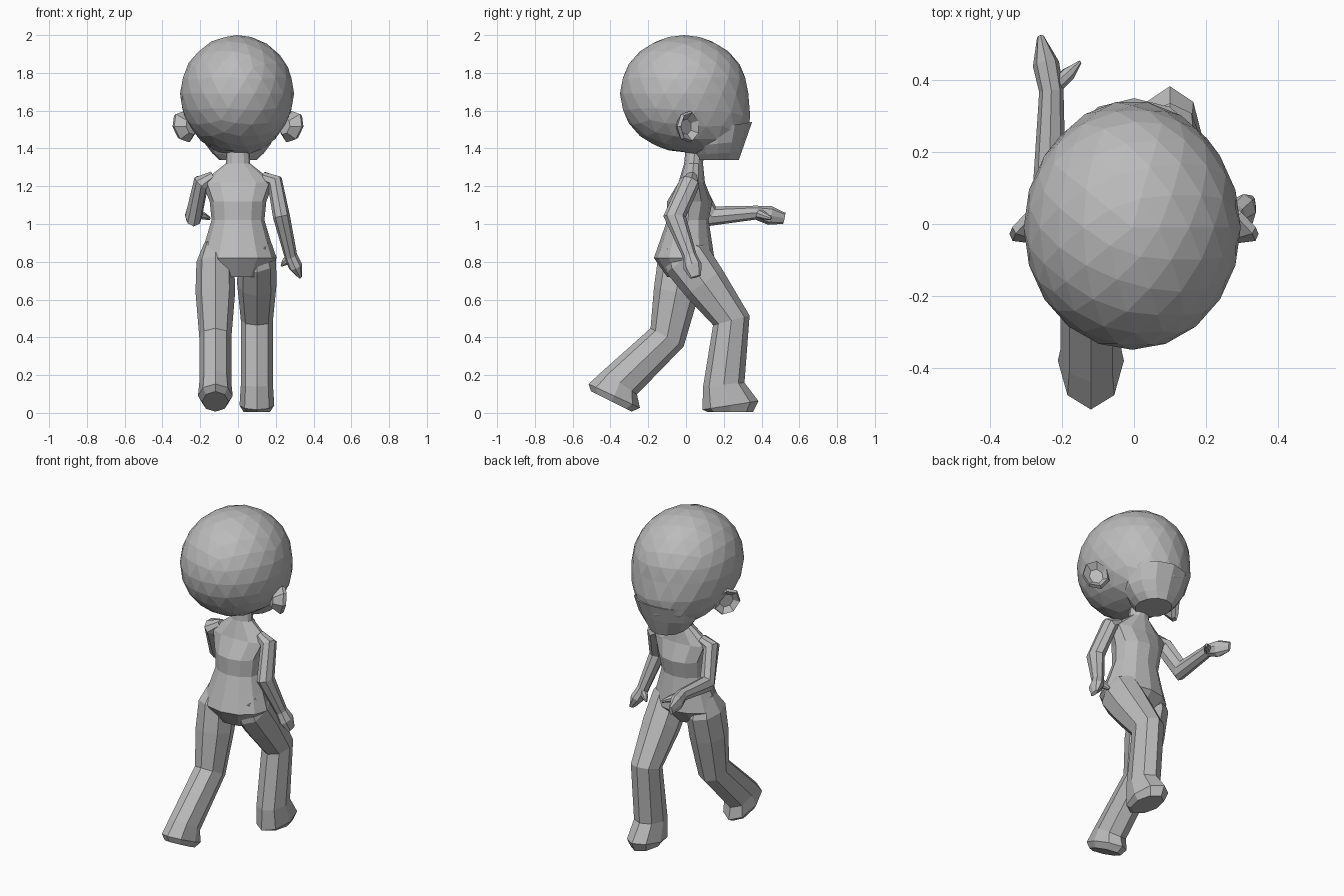
import bpy
import bmesh
from math import cos, sin, pi
from mathutils import Vector

# Remove the default cube
if "Cube" in bpy.data.objects:
    bpy.data.objects.remove(bpy.data.objects["Cube"], do_unlink=True)

# Single clay-like colour
clay = bpy.data.materials.new("plain_grey")
clay.use_nodes = True
grey = (0.5, 0.5, 0.5, 1)
clay.diffuse_color = grey
clay.node_tree.nodes["Principled BSDF"].inputs["Base Color"].default_value = grey

X_AXIS = Vector((1, 0, 0))
Y_AXIS = Vector((0, 1, 0))
Z_AXIS = Vector((0, 0, 1))


def finish(name, bm):
    """Turn a bmesh into a flat-shaded object."""
    bmesh.ops.recalc_face_normals(bm, faces=bm.faces)
    mesh = bpy.data.meshes.new(name)
    bm.to_mesh(mesh)
    bm.free()
    mesh.materials.append(clay)
    obj = bpy.data.objects.new(name, mesh)
    bpy.context.collection.objects.link(obj)


def skin(name, ellipses, sides=8):
    """Join a row of ellipses, each (centre, half axis, half axis), with capped ends."""
    bm = bmesh.new()
    rings = []
    for centre, u, v in ellipses:
        angles = [2 * pi * i / sides for i in range(sides)]
        rings.append([bm.verts.new(centre + u * cos(a) + v * sin(a)) for a in angles])
    for low, high in zip(rings, rings[1:]):
        for i in range(sides):
            j = (i + 1) % sides
            bm.faces.new((low[i], low[j], high[j], high[i]))
    bm.faces.new(rings[0])
    bm.faces.new(rings[-1])
    finish(name, bm)


def limb(name, joints, sizes):
    """Sweep ellipses of (half width, half depth) along joints, mitred at each bend."""
    directions = [(b - a).normalized() for a, b in zip(joints, joints[1:])]
    before = directions[:1] + directions
    after = directions + directions[-1:]
    ellipses = []
    for joint, (width, depth), arriving, leaving in zip(joints, sizes, before, after):
        along = (arriving + leaving).normalized()
        across = (X_AXIS - along * along.x).normalized()
        ellipses.append((joint, across * width, across.cross(along) * depth))
    skin(name, ellipses)


def leg(name, x, *path):
    """Trouser leg through hip, knee, hem, shoe and sole, given as (y, z) points."""
    hip, knee, hem, shoe, sole = [Vector((x, y, z)) for y, z in path]
    thigh = hip.lerp(knee, .4)
    root = hip + (hip - knee).normalized() * .1
    sizes = [(.06, .07), (.1, .13), (.105, .12), (.085, .1), (.085, .11), (.092, .15), (.07, .12)]
    limb(name, [root, hip, thigh, knee, hem, shoe, sole], sizes)


def arm(label, collar, shoulder, elbow, wrist, fingertip, thumb_tip):
    """Arm with a flat mitten hand and a separate thumb."""
    joints = [Vector(p) for p in (collar, shoulder, elbow, wrist, fingertip)]
    wrist, fingertip, thumb_tip = joints[-2], joints[-1], Vector(thumb_tip)
    joints.insert(-1, wrist.lerp(fingertip, .5))
    depths = (.03, .055, .06, .037, .05, .03)
    widths = (.03, .045, .045, .034, .037, .01)
    limb(label + "_arm", joints, zip(widths, depths))
    limb(label + "_thumb", [wrist, wrist.lerp(thumb_tip, .6), thumb_tip],
         [(.02, .03), (.02, .02), (.005, .01)])


# Large faceted head, pushed forward and down at the jaw
bm = bmesh.new()
bmesh.ops.create_icosphere(bm, subdivisions=3, radius=1)
for vert in bm.verts:
    x, y, z = vert.co
    jaw = max(y, 0) * max(-z, 0)
    vert.co = (x * .302 - .005,
               y * .34 - .01 + jaw * .1,
               z * .31 + 1.69 - jaw * .13)
finish("head", bm)

# Lower face: a sloping ledge that tapers down to the chin
face_rings = []
for t in (0, .5, .8, 1):
    centre = Y_AXIS * .17 + Z_AXIS * (1.51 - t * .17)
    front = Y_AXIS * (.18 - t * .07) + Z_AXIS * (1 - t) * .03
    face_rings.append((centre, X_AXIS * (.2 - t * t * .1), front))
skin("lower_face", face_rings, sides=12)

# Cupped ears facing outward and forward
for side, label in ((1, "left"), (-1, "right")):
    out = (X_AXIS * side + Y_AXIS).normalized()
    across = (X_AXIS * side - Y_AXIS) * .055
    up = Z_AXIS * .085 + X_AXIS * side * .015
    middle = X_AXIS * side * .29 + Y_AXIS * .015 + Z_AXIS * 1.515
    cup = [(-.06, .5), (-.01, 1), (.01, .9), (-.02, .5)]
    skin(label + "_ear", [(middle + out * d, across * s, up * s) for d, s in cup], sides=7)

# Torso from crotch to neck, in evenly spaced sections that lean forward
half_widths = (.13, .205, .17, .14, .15, .19, .065, .055)
half_depths = (.08, .16, .135, .11, .12, .07, .05, .05)
torso_rings = []
for i, (width, depth) in enumerate(zip(half_widths, half_depths)):
    centre = Y_AXIS * (i - 2) * .01 + Z_AXIS * (.72 + i * .1)
    torso_rings.append((centre, X_AXIS * width, Y_AXIS * depth))
skin("torso", torso_rings, sides=12)

# One leg steps forward, the other pushes off behind
leg("left_leg", .1, (0, .82), (.24, .49), (.2, .15), (.235, .04), (.235, .005))
leg("right_leg", -.12, (-.02, .8), (-.1, .4), (-.35, .16), (-.38, .09), (-.395, .06))

# One arm hangs, the other is bent and reaches forward
arm("left", collar=(.13, .03, 1.25), shoulder=(.195, .02, 1.22), elbow=(.23, -.06, 1.04),
    wrist=(.28, .02, .83), fingertip=(.33, .05, .72), thumb_tip=(.23, .06, .78))
arm("right", collar=(-.13, .03, 1.25), shoulder=(-.195, .03, 1.22), elbow=(-.235, .13, 1.04),
    wrist=(-.23, .37, 1.06), fingertip=(-.26, .52, 1.03), thumb_tip=(-.15, .45, 1.03))
